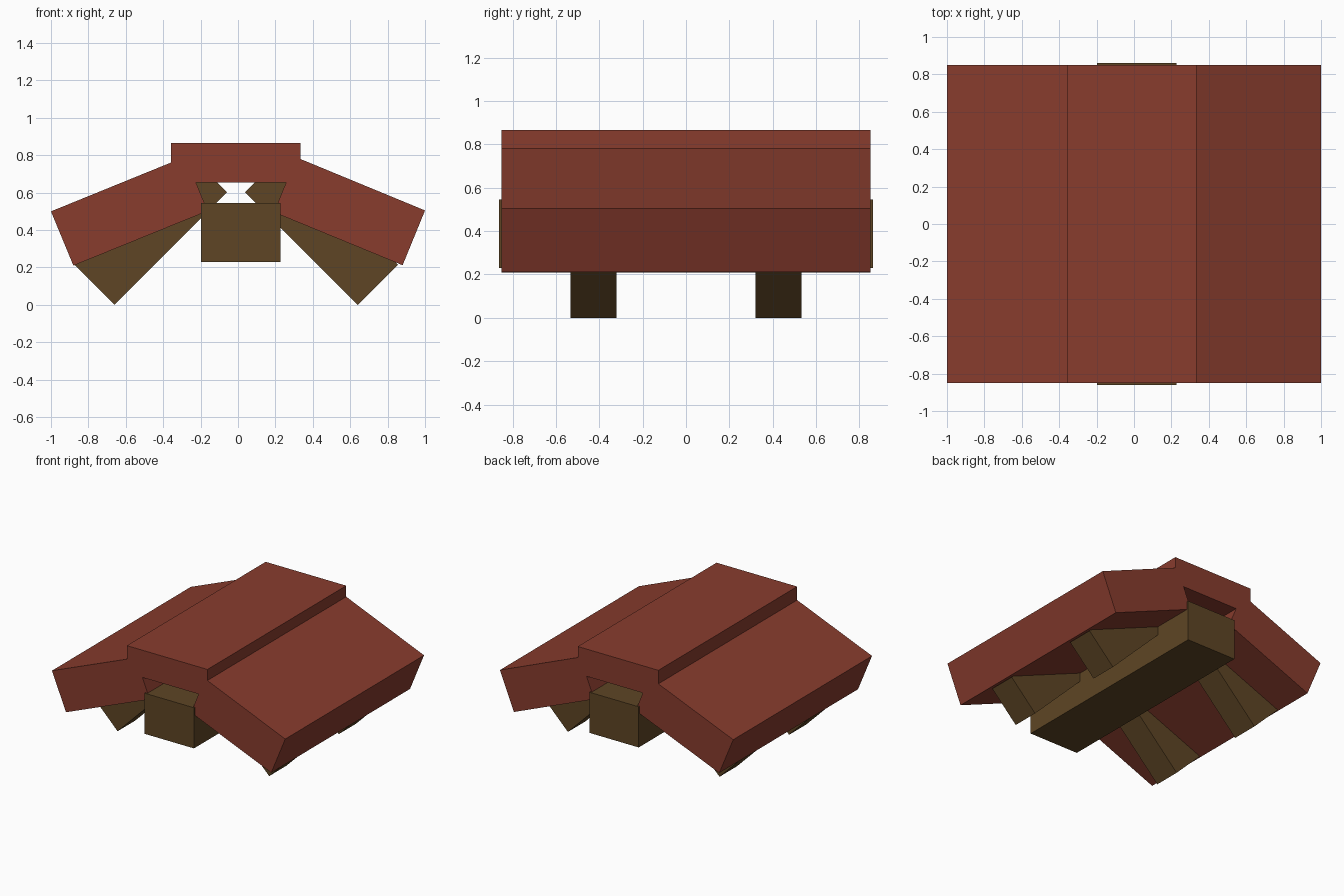
import bpy
import bmesh

if "Cube" in bpy.data.objects:
    bpy.data.objects.remove(bpy.data.objects["Cube"])


def material(name, color):
    mat = bpy.data.materials.new(name)
    mat.diffuse_color = (*color, 1.0)
    mat.use_nodes = True
    mat.node_tree.nodes["Principled BSDF"].inputs["Base Color"].default_value = mat.diffuse_color
    return mat


RED = material("red roof", (0.246, 0.045, 0.027))
BROWN = material("brown timber", (0.112, 0.060, 0.018))


def prism(name, profile, y0, y1, mat):
    """Extrude an (x, z) profile along y."""
    bm = bmesh.new()
    face = bm.faces.new([bm.verts.new((x, y0, z)) for x, z in profile])
    ext = bmesh.ops.extrude_face_region(bm, geom=[face])
    verts = [v for v in ext["geom"] if isinstance(v, bmesh.types.BMVert)]
    bmesh.ops.translate(bm, verts=verts, vec=(0, y1 - y0, 0))
    bmesh.ops.recalc_face_normals(bm, faces=bm.faces)
    mesh = bpy.data.meshes.new(name)
    bm.to_mesh(mesh)
    bm.free()
    mesh.materials.append(mat)
    obj = bpy.data.objects.new(name, mesh)
    bpy.context.collection.objects.link(obj)
    return obj


def rect(x0, x1, z0, z1):
    return [(x0, z0), (x1, z0), (x1, z1), (x0, z1)]


# Sloping roof slabs
prism("left_roof_slab", [(-1, 0.5), (-0.88, 0.21), (-0.162, 0.502), (-0.282, 0.792)],
      -0.85, 0.85, RED)
prism("right_roof_slab", [(1, 0.505), (0.88, 0.212), (0.192, 0.495), (0.312, 0.789)],
      -0.85, 0.85, RED)

# Flat cap over the ridge
prism("ridge_cap", rect(-0.358, 0.333, 0.655, 0.866), -0.85, 0.85, RED)

# Ridge beam, just proud of the roof ends
prism("ridge_beam", rect(-0.198, 0.226, 0.23, 0.545), -0.862, 0.862, BROWN)

# Two pairs of 45 degree rafters
T = 0.215  # rafter thickness along each axis
for end, y in (("front", -0.426), ("back", 0.426)):
    for side, s, foot in (("left", -1, -0.66), ("right", 1, 0.64)):
        top = foot - s * 0.602
        profile = [(foot, 0), (top, 0.602), (top + s * T, 0.602 + T), (foot + s * T, T)]
        prism(f"{end}_{side}_rafter", profile, y - 0.106, y + 0.106, BROWN)
